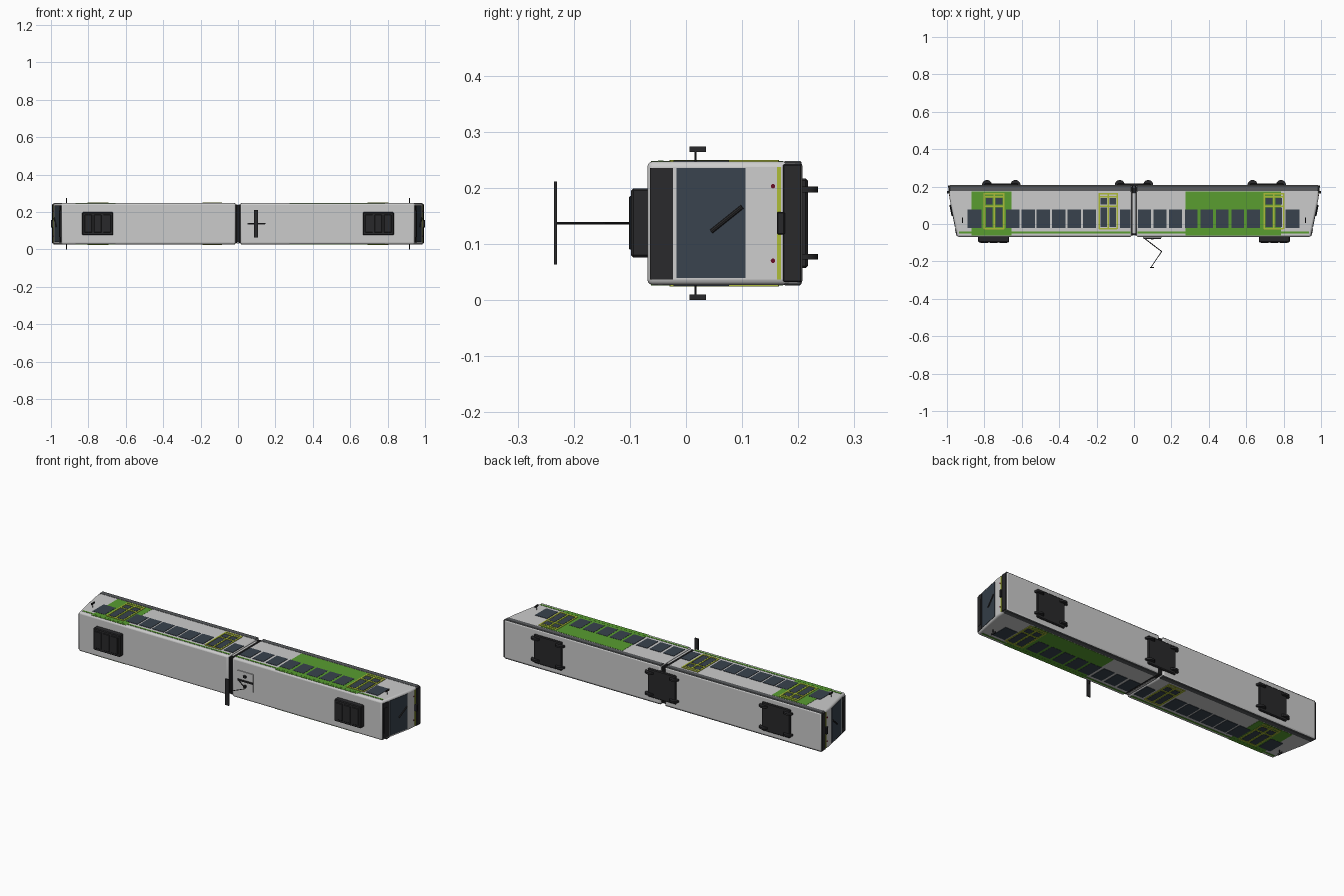
import bpy, bmesh, math
from mathutils import Vector

if "Cube" in bpy.data.objects:
    bpy.data.objects.remove(bpy.data.objects["Cube"])

ZC, HW = 0.137, 0.11          # centre height and half width of the body
PROFILE = [(0.945, -0.069), (0.985, 0.13), (0.99, 0.208)]   # cab end outline


def material(name, r, g, b):
    m = bpy.data.materials.new(name)
    m.diffuse_color = (r, g, b, 1)
    m.use_nodes = True
    m.node_tree.nodes["Principled BSDF"].inputs["Base Color"].default_value = m.diffuse_color
    return m


GLASS = material("glass", 0.04, 0.055, 0.075)
DARK = material("dark", 0.022, 0.022, 0.024)
TRIM = material("trim", 0.1, 0.105, 0.11)
GREEN = material("green", 0.1, 0.34, 0.03)
LIME = material("lime", 0.42, 0.5, 0.04)
RED = material("red", 0.15, 0.005, 0.02)


def prism(name, pts, z0, z1, mat=None, bevel=0, segments=1):
    """Extrude an xy outline from z0 to z1."""
    bm = bmesh.new()
    base = bm.faces.new([bm.verts.new((x, y, z0)) for x, y in pts])
    ext = bmesh.ops.extrude_face_region(bm, geom=[base])
    bmesh.ops.translate(bm, vec=(0, 0, z1 - z0),
                        verts=[v for v in ext["geom"] if isinstance(v, bmesh.types.BMVert)])
    bmesh.ops.recalc_face_normals(bm, faces=bm.faces)
    me = bpy.data.meshes.new(name)
    bm.to_mesh(me)
    bm.free()
    ob = bpy.data.objects.new(name, me)
    bpy.context.collection.objects.link(ob)
    if mat:
        me.materials.append(mat)
    if bevel:
        mod = ob.modifiers.new("bevel", "BEVEL")
        mod.width, mod.segments = bevel, segments
    return ob


def box(name, x0, x1, y0, y1, z0, z1, mat=None, bevel=0):
    return prism(name, [(x0, y0), (x1, y0), (x1, y1), (x0, y1)], z0, z1, mat, bevel)


def end_x(y):
    for (xa, ya), (xb, yb) in zip(PROFILE, PROFILE[1:]):
        if y <= yb:
            return xa + (xb - xa) * (y - ya) / (yb - ya)
    return PROFILE[-1][0]


def end_slab(name, s, y0, y1, z0, z1, mat, t=0.002, bevel=0):
    """Thin panel lying on the slanted cab end."""
    a, b = end_x(y0), end_x(y1)
    return prism(name, [(s * (a - 0.004), y0), (s * (a + t), y0),
                        (s * (b + t), y1), (s * (b - 0.004), y1)], z0, z1, mat, bevel)


def side_panel(name, x0, x1, y0, y1, mat, t=0.001):
    """Panel on both side walls."""
    for s in (-1, 1):
        a, b = sorted((ZC + s * (HW - 0.003), ZC + s * (HW + t)))
        box(name, x0, x1, y0, y1, a, b, mat)


def cylinder(name, p, q, r, mat, verts=8):
    p, q = Vector(p), Vector(q)
    bpy.ops.mesh.primitive_cylinder_add(vertices=verts, radius=r, depth=(q - p).length,
                                        location=(p + q) / 2)
    ob = bpy.context.object
    ob.name = name
    ob.rotation_euler = (q - p).to_track_quat('Z', 'Y').to_euler()
    ob.data.materials.append(mat)
    bpy.ops.object.shade_smooth_by_angle()
    return ob


for s in (-1, 1):
    # car body
    outline = [(s * 0.012, -0.069)] + [(s * x, y) for x, y in PROFILE] + [(s * 0.012, 0.208)]
    body = prism("car_body", outline, ZC - HW, ZC + HW, None, 0.01, 3)
    bpy.context.view_layer.objects.active = body
    body.select_set(True)
    bpy.ops.object.shade_smooth_by_angle()
    body.select_set(False)

    # skirt and waist stripe on both side walls
    for k in (-1, 1):
        z0, z1 = sorted((ZC + k * (HW - 0.01), ZC + k * (HW + 0.001)))
        prism("skirt", [(s * 0.014, 0.174), (s * 0.985, 0.174), (s * 0.988, 0.206), (s * 0.014, 0.206)],
              z0, z1, TRIM, 0.003)
    a, b = sorted((s * 0.02, s * 0.935))
    side_panel("roofline_stripe", a, b, -0.05, -0.04, GREEN, 0.0015)

    # cab end: destination panel, windscreen, wiper, bumper, lamps, coupler
    end_slab("destination_surround", s, -0.064, -0.023, 0.037, 0.235, DARK)
    end_slab("destination_panel", s, -0.056, -0.03, 0.065, 0.207, DARK, 0.004)
    end_slab("windscreen", s, -0.017, 0.106, 0.039, 0.235, GLASS)
    cylinder("wiper", (s * (end_x(0.045) + 0.004), 0.045, 0.122),
             (s * (end_x(0.1) + 0.004), 0.1, 0.166), 0.004, DARK)
    end_slab("front_stripe", s, 0.162, 0.169, 0.037, 0.237, LIME)
    end_slab("bumper", s, 0.173, 0.206, 0.032, 0.242, DARK, 0.004, 0.002)
    a, b = sorted((s * 0.97, s * 1.0))
    box("coupler", a, b, 0.162, 0.176, 0.117, 0.157, DARK, 0.002)
    for z in (0.07, 0.203):
        cylinder("tail_lamp", (s * 0.98, 0.155, z), (s * 0.989, 0.155, z), 0.004, RED, 12)

    # wing mirrors
    for k in (-1, 1):
        cylinder("mirror_arm", (s * 0.917, 0.017, ZC + k * 0.105),
                 (s * 0.917, 0.017, ZC + k * 0.13), 0.0015, DARK)
        box("mirror", s * 0.917 - 0.002, s * 0.917 + 0.002, 0.006, 0.036,
            ZC + k * 0.132 - 0.005, ZC + k * 0.132 + 0.005, DARK)

    # roof cooling unit with three grilles
    c = s * 0.75
    box("cooling_unit", c - 0.083, c + 0.083, -0.098, -0.065, 0.076, 0.199, DARK, 0.004)
    for i in (-1, 0, 1):
        box("cooling_grille", c + i * 0.05 - 0.02, c + i * 0.05 + 0.02,
            -0.102, -0.095, 0.09, 0.185, TRIM if i == 2 else DARK, 0.002)

# bellows between the cars
for i in (-1, 0, 1):
    box("bellows_fold", i * 0.009 - 0.004, i * 0.009 + 0.004, -0.062, 0.2, 0.034, 0.24, DARK, 0.002)
box("bellows_core", -0.014, 0.014, -0.058, 0.196, 0.038, 0.236, DARK)
side_panel("bellows_cover", -0.007, 0.007, -0.05, 0.165, None, -0.001)

# green colour blocks
for x0, x1 in ((-0.87, -0.655), (0.275, 0.785)):
    side_panel("colour_block", x0, x1, -0.062, 0.173, GREEN)

# side windows
spans = [(-0.89, -0.815), (-0.074, -0.018), (0.811, 0.886)]
spans += [(-0.684 + i * 0.082, -0.612 + i * 0.082) for i in range(6)]
spans += [(0.022 + i * 0.0832, 0.09 + i * 0.0832) for i in range(8)]
for x0, x1 in spans:
    side_panel("side_window", x0, x1, -0.022, 0.077, GLASS, 0.002)

# double doors: lime frame with two glazed leaves
for c in (-0.748, -0.138, 0.748):
    w = 0.052 if abs(c) > 0.5 else 0.048
    for x in (-w, 0, w):
        side_panel("door_post", c + x - 0.004, c + x + 0.004, -0.028, 0.165, LIME, 0.003)
    for y in (-0.025, 0.096, 0.145, 0.162):
        side_panel("door_rail", c - w, c + w, y - 0.004, y + 0.004, LIME, 0.003)
    for k in (-1, 1):
        x = c + k * w / 2
        side_panel("door_window", x - 0.018, x + 0.018, -0.016, 0.088, GLASS, 0.002)
        side_panel("door_lower_window", x - 0.018, x + 0.018, 0.104, 0.138, GLASS, 0.002)

# bogies with wheels
for c in (-0.71, 0, 0.71):
    box("bogie_frame", c - 0.088, c + 0.088, 0.2, 0.217, 0.057, 0.217, DARK, 0.004)
    for dx in (-0.076, 0.076):
        for z in (0.077, 0.197):
            cylinder("wheel", (c + dx, 0.208, z - 0.005), (c + dx, 0.208, z + 0.005), 0.027, DARK, 24)

# pantograph
box("pantograph_base", 0.048, 0.146, -0.074, -0.066, 0.087, 0.187)
for z in (0.11, 0.164):
    box("pantograph_insulator", 0.09, 0.104, -0.084, -0.07, z - 0.006, z + 0.006, DARK)
box("pantograph_foot", 0.052, 0.145, -0.08, -0.074, 0.133, 0.141, DARK)
joints = [(0.06, -0.08, ZC), (0.148, -0.147, ZC), (0.092, -0.23, ZC)]
cylinder("pantograph_lower_arm", joints[0], joints[1], 0.0025, DARK)
cylinder("pantograph_upper_arm", joints[1], joints[2], 0.002, DARK)
box("pantograph_head", 0.085, 0.107, -0.235, -0.23, 0.063, 0.211, DARK)
